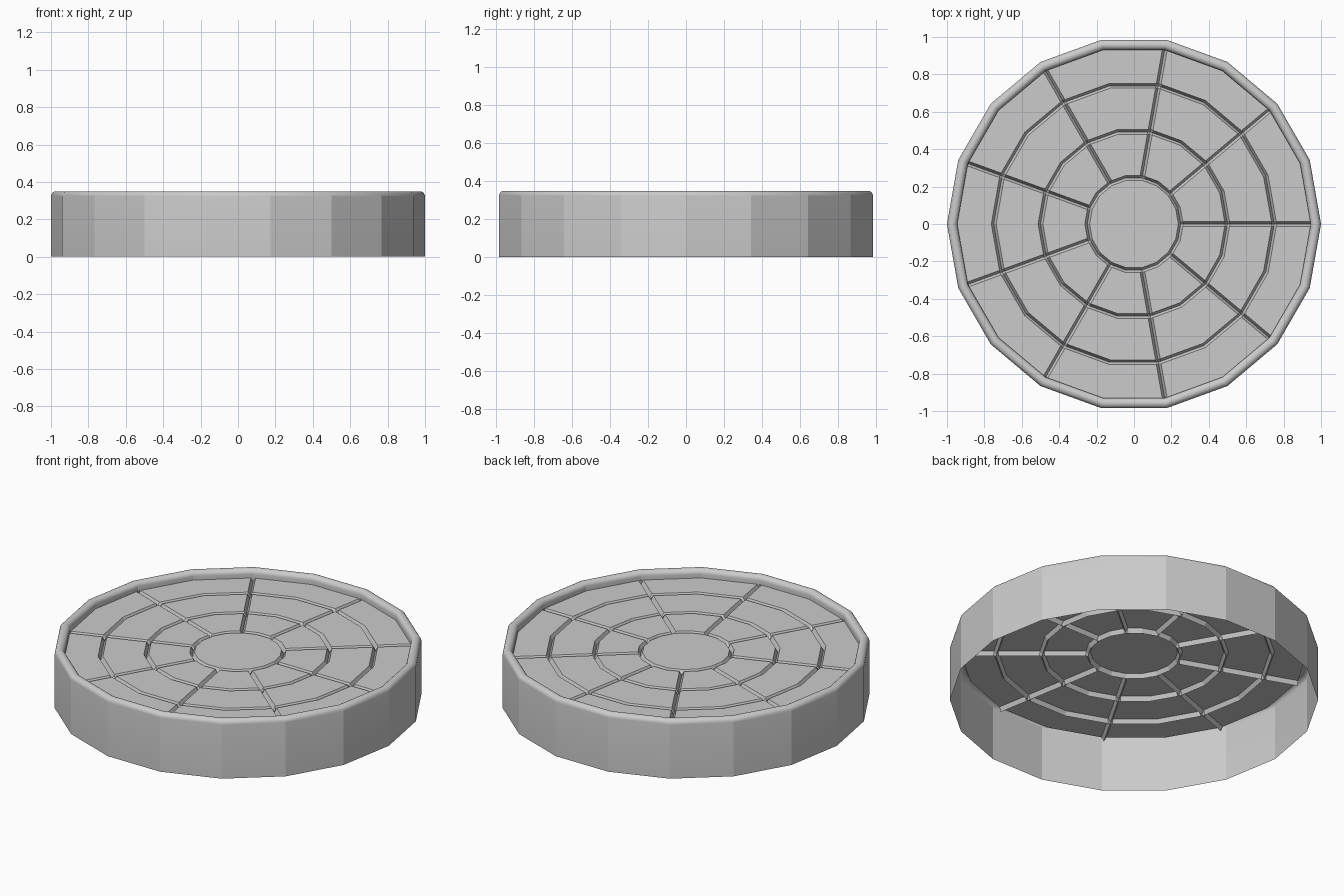
import bpy, bmesh
from math import cos, sin, tan, radians, pi

if "Cube" in bpy.data.objects:
    bpy.data.objects.remove(bpy.data.objects["Cube"])

SIDES = 18
STEP = 2 * pi / SIDES
PANEL_Z = 0.30      # height of the recessed panel
INNER = 0.945       # inner radius of the rim
W, DEPTH = 0.013, 0.025   # groove half width and depth


def finish(name, bm, angle):
    me = bpy.data.meshes.new(name)
    bm.to_mesh(me)
    bm.free()
    ob = bpy.data.objects.new(name, me)
    bpy.context.collection.objects.link(ob)
    bpy.ops.object.select_all(action='DESELECT')
    ob.select_set(True)
    bpy.context.view_layer.objects.active = ob
    bpy.ops.object.shade_smooth_by_angle(angle=radians(angle))
    return ob


def skin(bm, rows):
    for a, b in zip(rows, rows[1:]):
        n = len(a)
        for i in range(n):
            j = (i + 1) % n
            bm.faces.new((a[i], b[i], b[j], a[j]))


# outer wall with rounded lip, open underneath
R = 0.0275
ZC = 0.35 - R
profile = [(INNER, PANEL_Z)]
for i in range(11):
    t = pi - pi * i / 10
    profile.append((1 - R + R * cos(t), ZC + R * sin(t)))
profile.append((1.0, 0.0))
bm = bmesh.new()
rows = [[bm.verts.new((r * cos(k * STEP), r * sin(k * STEP), z))
         for k in range(SIDES)] for r, z in profile]
skin(bm, rows)
finish("rim_wall", bm, 19.5)

# recessed panel: polar grid pressed down along rings and spokes
radii = []
for ring in (0.25, 0.50, 0.75):
    radii += [(ring - W, False), (ring, True), (ring + W, False)]
radii.append((INNER, False))

columns = []   # (angle, sideways offset, is spoke centre)
for k in range(SIDES):
    if k % 2 == 0:
        columns += [(k * STEP, -W, False), (k * STEP, 0, True), (k * STEP, W, False)]
    else:
        columns.append((k * STEP, 0, False))

bm = bmesh.new()
rows = []
for n, (r, on_ring) in enumerate(radii):
    row = []
    for a, off, on_spoke in columns:
        low = on_ring or (on_spoke and n > 0)
        rr = r - abs(off) * tan(STEP / 2)
        row.append(bm.verts.new((rr * cos(a) - off * sin(a),
                                 rr * sin(a) + off * cos(a),
                                 PANEL_Z - (DEPTH if low else 0))))
    rows.append(row)
skin(bm, rows)
bm.faces.new(rows[0])          # hub
for i, col in enumerate(columns):   # close the spoke ends
    if col[2]:
        last = rows[-1]
        bm.faces.new((last[i - 1], last[i], last[i + 1]))
finish("grooved_panel", bm, 15)
